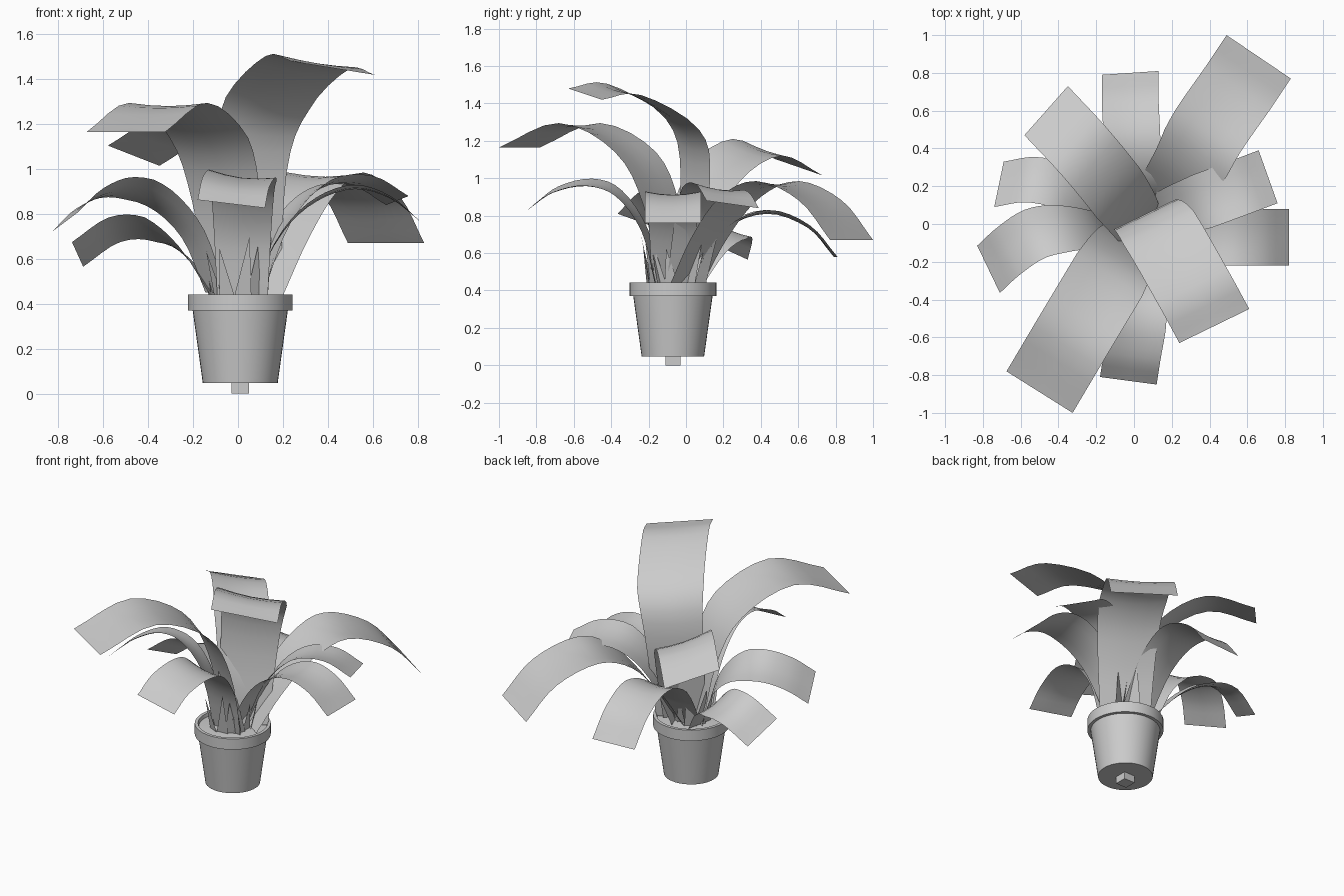
import bpy, bmesh, math, random
from mathutils import Vector

if "Cube" in bpy.data.objects:
    bpy.data.objects.remove(bpy.data.objects["Cube"])

random.seed(4)
CX, CY = 0.01, -0.07


def add_object(name, verts, faces, angle=40):
    me = bpy.data.meshes.new(name)
    me.from_pydata(verts, [], faces)
    bm = bmesh.new()
    bm.from_mesh(me)
    bmesh.ops.recalc_face_normals(bm, faces=bm.faces)
    bm.to_mesh(me)
    bm.free()
    ob = bpy.data.objects.new(name, me)
    bpy.context.collection.objects.link(ob)
    bpy.context.view_layer.objects.active = ob
    ob.select_set(True)
    bpy.ops.object.shade_smooth_by_angle(angle=math.radians(angle))
    ob.select_set(False)
    return ob


def lathe(name, profile, seg=40, caps=(0,)):
    verts, faces = [], []
    for r, z in profile:
        for i in range(seg):
            a = 2 * math.pi * i / seg
            verts.append((CX + r * math.cos(a), CY + r * math.sin(a), z))
    for k in range(len(profile) - 1):
        for i in range(seg):
            j = (i + 1) % seg
            faces.append((k * seg + i, k * seg + j, (k + 1) * seg + j, (k + 1) * seg + i))
    for k in caps:
        faces.append(tuple(range(k * seg, (k + 1) * seg)))
    return add_object(name, verts, faces)


def smooth_path(points, steps):
    # curve through the given points
    p = [Vector(q) for q in points]
    p = [2 * p[0] - p[1]] + p + [2 * p[-1] - p[-2]]
    out = []
    for i in range(1, len(p) - 2):
        a, b, c, d = p[i - 1:i + 3]
        for s in range(steps):
            t = s / steps
            out.append(0.5 * (2 * b + (c - a) * t + (2 * a - 5 * b + 4 * c - d) * t * t
                              + (3 * b - a - 3 * c + d) * t ** 3))
    return out + [p[-2]]


def leaf(name, points, half, base=0.75):
    # ribbon swept along an arched centre line, narrower and level at the base,
    # with a slight channel along its middle
    path = smooth_path(points, 4)
    half = Vector(half)
    flat = Vector((half.x, half.y, 0))
    verts, n = [], len(path) - 1
    for i, c in enumerate(path):
        t = min(1, 2 * i / n)
        w = flat.lerp(half, t) * (base + (1 - base) * t)
        sag = Vector((0, 0, 0.02 * math.sin(math.pi * i / n)))
        verts += [c - w, c - w * 0.5 - sag * 0.7, c - sag, c + w * 0.5 - sag * 0.7, c + w]
    faces = []
    for i in range(n):
        for j in range(4):
            k = i * 5 + j
            faces.append((k, k + 1, k + 6, k + 5))
    return add_object(name, verts, faces, 60)


# Pot with rim, soil and drainage foot
lathe("pot", [(0.167, 0.047), (0.212, 0.37), (0.232, 0.37), (0.232, 0.442),
              (0.212, 0.442), (0.205, 0.41)])
lathe("soil", [(0.208, 0.42), (0.1, 0.43)], caps=(1,))
bpy.ops.mesh.primitive_cube_add(size=1, location=(CX, CY, 0.025))
foot = bpy.context.object
foot.name = "foot"
foot.scale = (0.08, 0.08, 0.05)
foot.select_set(False)

# Large arching leaves: centre line and half width at the tip
leaf("leaf_back_right", [(.07, 0, .43), (.17, .13, .69), (.28, .29, .90), (.39, .49, .985),
                         (.55, .72, .88), (.66, .885, .67)], (.17, -.115, 0))
leaf("leaf_front_left", [(0, -.07, .43), (-.05, -.13, .85), (-.13, -.27, 1.14),
                         (-.31, -.57, 1.295), (-.5, -.89, 1.165)], (.175, -.11, 0))
leaf("leaf_tall", [(.05, -.02, .43), (.055, .05, 1), (.13, -.02, 1.29), (.31, -.33, 1.475),
                   (.425, -.54, 1.45)], (.185, .09, -.03))
leaf("leaf_back_left", [(.05, -.05, .43), (.02, .02, .75), (-.08, .16, 1.03),
                        (-.26, .38, 1.165), (-.465, .6, 1.06)], (.115, .13, -.045))
# Smaller leaves around the pot
leaf("leaf_back", [(0, 0, .43), (-.01, .2, .73), (-.01, .43, .83), (-.02, .65, .75),
                   (-.02, .8, .58)], (.15, .01, 0))
leaf("leaf_front", [(.02, -.15, .43), (.02, -.22, .72), (.02, -.36, .92), (.02, -.52, .98),
                    (-.01, -.7, .94), (-.03, -.83, .845)], (.15, -.02, -.018))
leaf("leaf_right", [(.05, -.07, .45), (.2, -.07, .73), (.35, -.07, .875), (.52, -.07, .93),
                    (.68, -.07, .88), (.82, -.07, .76)], (0, .15, 0))
leaf("leaf_right_back", [(.07, 0, .43), (.19, .06, .75), (.36, .12, .93), (.55, .19, .95),
                         (.71, .25, .86)], (-.05, .14, -.02))
leaf("leaf_left_back", [(-.1, 0, .43), (-.24, .11, .63), (-.39, .2, .73), (-.55, .235, .73),
                        (-.715, .21, .62)], (.025, .12, -.055))
leaf("leaf_left_front", [(-.1, -.05, .45), (-.2, -.03, .71), (-.35, -.02, .87),
                         (-.52, -.05, .92), (-.66, -.14, .87), (-.77, -.24, .765)],
     (.06, -.125, .045))

# Small pointed shoots rising from the soil
verts, faces = [], []
for i in range(12):
    a = 2 * math.pi * i / 12 + random.uniform(-0.1, 0.1)
    r, h = random.uniform(.1, .14), random.uniform(.14, .3)
    out = Vector((math.cos(a), math.sin(a), 0))
    side = Vector((-out.y, out.x, 0)) * 0.04
    c = Vector((CX, CY, 0.42)) + out * r
    k = len(verts)
    verts += [c - side, c + side, c + out * .05 + side * random.uniform(-1, 1) + Vector((0, 0, h))]
    faces.append((k, k + 1, k + 2))
add_object("shoots", verts, faces, 20)
